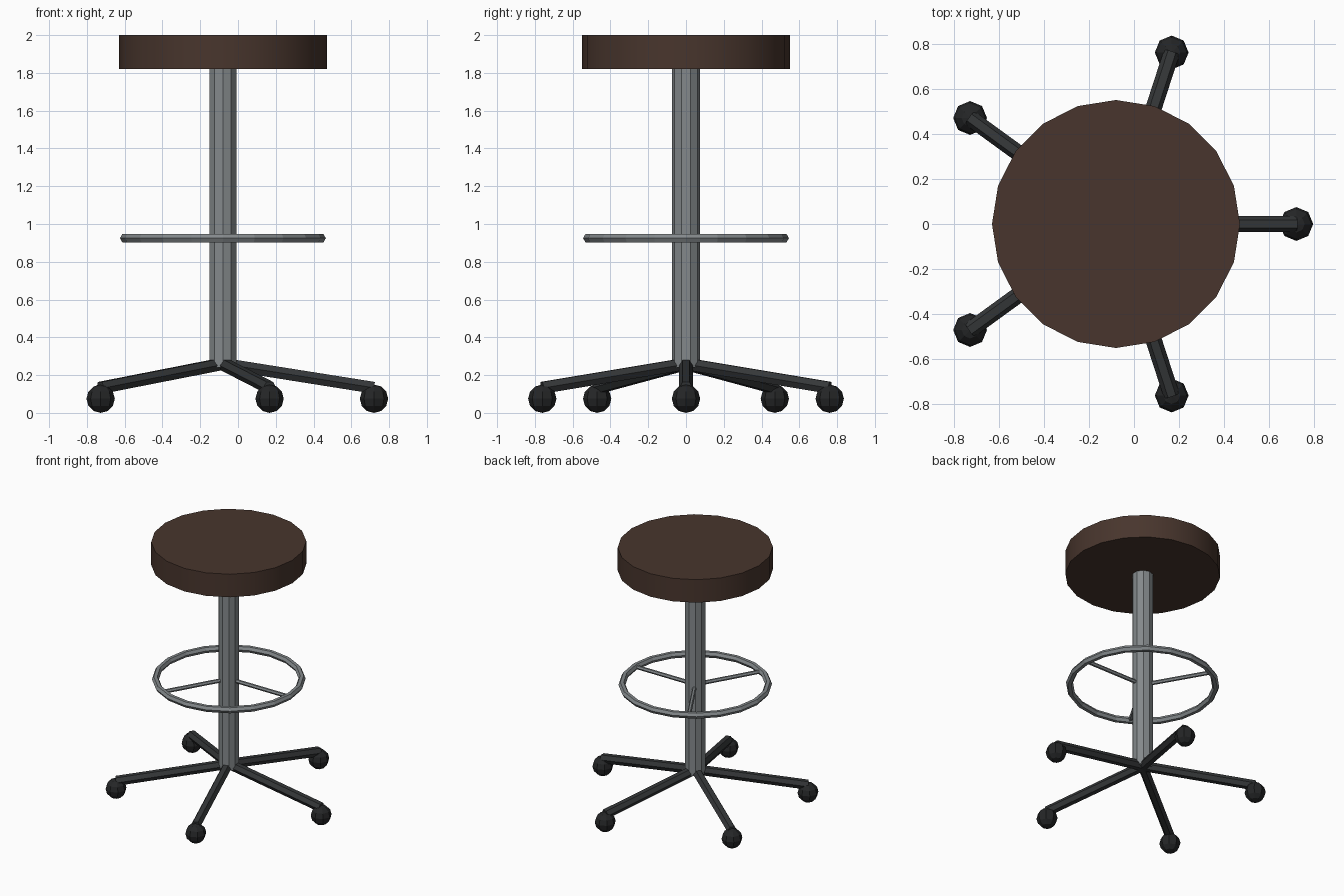
import bpy, math
from mathutils import Vector, Matrix

if "Cube" in bpy.data.objects:
    bpy.data.objects.remove(bpy.data.objects["Cube"])

CX = -0.08  # the stool axis sits left of the bounding-box centre


def material(name, rgb):
    m = bpy.data.materials.new(name)
    m.diffuse_color = (*rgb, 1)
    m.use_nodes = True
    m.node_tree.nodes["Principled BSDF"].inputs["Base Color"].default_value = m.diffuse_color
    return m


BROWN = material("brown_leather", (0.065, 0.036, 0.026))
STEEL = material("steel", (0.23, 0.25, 0.26))
DARK = material("dark_metal", (0.035, 0.038, 0.04))
BLACK = material("black_rubber", (0.018, 0.019, 0.02))


def finish(name, mat):
    ob = bpy.context.object
    ob.name = name
    ob.data.materials.append(mat)
    return ob


def polar(radius, degrees, z):
    a = math.radians(degrees)
    return Vector((CX + radius * math.cos(a), radius * math.sin(a), z))


def bar(name, a, b, radius, sides, mat):
    """Prism from a to b, with a flat side facing up on six-sided bars."""
    axis = (b - a).normalized()
    side = Vector((0, 0, 1)).cross(axis)
    side = side.normalized() if side.length > 1e-4 else Vector((0, 1, 0))
    up = axis.cross(side)
    bpy.ops.mesh.primitive_cylinder_add(vertices=sides, radius=radius, depth=(b - a).length)
    ob = finish(name, mat)
    # the first cylinder vertex lies on local Y, so Y goes sideways
    rot = Matrix((-up, side, axis)).transposed()
    ob.matrix_world = Matrix.Translation((a + b) / 2) @ rot.to_4x4()
    return ob


# Round cushion, smooth around the rim
bpy.ops.mesh.primitive_cylinder_add(vertices=20, radius=0.55, depth=0.18, location=(CX, 0, 1.91))
finish("seat", BROWN)
bpy.ops.object.shade_smooth_by_angle(angle=math.radians(25))

# Central column
bar("column", polar(0, 0, 0.24), polar(0, 0, 1.83), 0.075, 10, STEEL)

# Foot ring with three spokes
bpy.ops.mesh.primitive_torus_add(major_segments=20, minor_segments=6, major_radius=0.52,
                                 minor_radius=0.025, location=(CX, 0, 0.925))
finish("foot_ring", STEEL)
for i in range(3):
    bar(f"ring_spoke_{i + 1}", polar(0.05, i * 120, 0.925), polar(0.515, i * 120, 0.925),
        0.015, 6, STEEL)

# Five sloping legs with round casters
for i in range(5):
    ang = i * 72
    bar(f"leg_{i + 1}", polar(0, ang, 0.26), polar(0.8, ang, 0.133), 0.036, 6, DARK)
    bpy.ops.mesh.primitive_uv_sphere_add(segments=8, ring_count=6, radius=0.075,
                                         location=polar(0.8, ang, 0.075))
    finish(f"caster_{i + 1}", BLACK)
